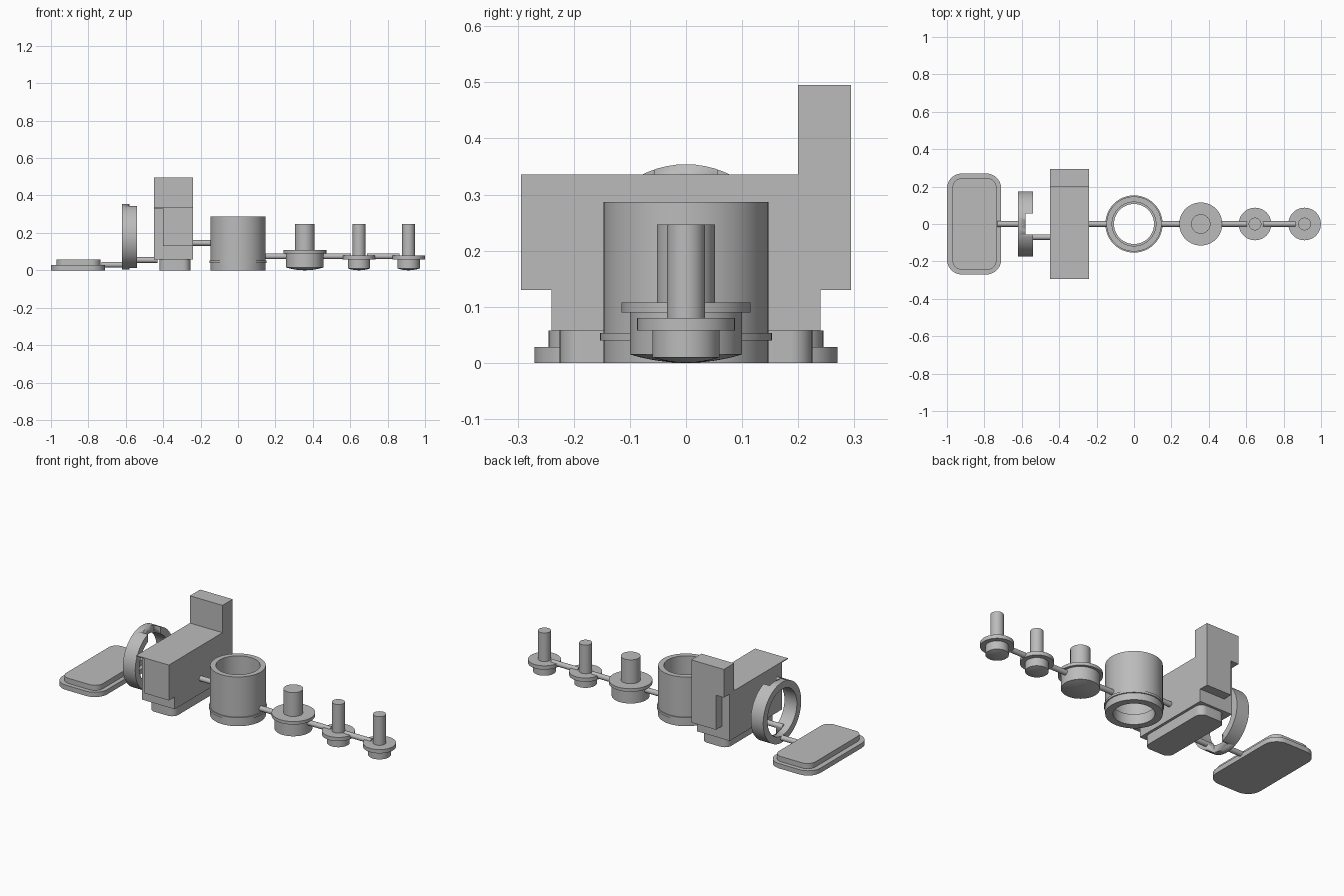
import bpy
import bmesh
from math import pi, cos, sin, radians
from mathutils import Matrix, Vector

old = bpy.data.objects.get("Cube")
if old:
    bpy.data.objects.remove(old, do_unlink=True)

grey = bpy.data.materials.new("plain_grey")
grey.use_nodes = True
COLOUR = (0.5, 0.5, 0.5, 1)
grey.diffuse_color = COLOUR
grey.node_tree.nodes["Principled BSDF"].inputs["Base Color"].default_value = COLOUR


def finish(name, bm, matrix=None):
    """Turn a bmesh into a shaded object."""
    if matrix:
        bm.transform(matrix)
    bmesh.ops.recalc_face_normals(bm, faces=bm.faces)
    mesh = bpy.data.meshes.new(name)
    bm.to_mesh(mesh)
    bm.free()
    mesh.materials.append(grey)
    obj = bpy.data.objects.new(name, mesh)
    bpy.context.collection.objects.link(obj)
    bpy.ops.object.select_all(action='DESELECT')
    obj.select_set(True)
    bpy.context.view_layer.objects.active = obj
    bpy.ops.object.shade_smooth_by_angle(angle=radians(30))
    return obj


def lathe(name, profile, matrix, closed=False, steps=64):
    """Spin (radius, height) points about local z."""
    bm = bmesh.new()
    verts = [bm.verts.new((r, 0, z)) for r, z in profile]
    edges = [bm.edges.new(pair) for pair in zip(verts, verts[1:])]
    if closed:
        edges.append(bm.edges.new((verts[-1], verts[0])))
    bmesh.ops.spin(bm, geom=verts + edges, cent=(0, 0, 0), axis=(0, 0, 1),
                   angle=2 * pi, steps=steps, use_duplicate=False)
    bmesh.ops.remove_doubles(bm, verts=bm.verts, dist=1e-5)
    return finish(name, bm, matrix)


def box(name, x, y, z):
    """Box from its x, y and z ranges."""
    bm = bmesh.new()
    bmesh.ops.create_cube(bm, size=1)
    size = [b - a for a, b in (x, y, z)]
    mid = [(a + b) / 2 for a, b in (x, y, z)]
    return finish(name, bm, Matrix.Translation(mid) @ Matrix.Diagonal((*size, 1)))


def slab(name, x, y, z, radius):
    """Box with rounded upright corners."""
    bm = bmesh.new()
    ring = []
    corners = [(x[1], y[1], -1, -1), (x[0], y[1], 1, -1),
               (x[0], y[0], 1, 1), (x[1], y[0], -1, 1)]
    for quarter, (cx, cy, sx, sy) in enumerate(corners):
        for i in range(9):
            a = (quarter + i / 8) * pi / 2
            ring.append(bm.verts.new((cx + radius * (sx + cos(a)),
                                      cy + radius * (sy + sin(a)), z[0])))
    base = bm.faces.new(ring)
    top = bmesh.ops.extrude_face_region(bm, geom=[base], use_keep_orig=True)["geom"]
    bmesh.ops.translate(bm, vec=(0, 0, z[1] - z[0]),
                        verts=[v for v in top if isinstance(v, bmesh.types.BMVert)])
    return finish(name, bm)


TURN = Matrix.Rotation(pi / 2, 4, 'Y')


def rod(name, x0, x1, y, z, r=0.015):
    """Connecting rod along x."""
    lathe(name, [(0, 0), (r, 0), (r, x1 - x0), (0, x1 - x0)],
          Matrix.Translation((x0, y, z)) @ TURN, steps=24)


# Stepped cover plate
slab("cover_base", (-1, -0.71), (-0.27, 0.27), (0, 0.028), 0.08)
slab("cover_top", (-0.97, -0.735), (-0.245, 0.245), (0.028, 0.058), 0.05)

# Upright ring, notched top and bottom on its inner half
ring = lathe("notched_ring", [(0.135, 0), (0.175, 0), (0.175, 0.08), (0.135, 0.08)],
             Matrix.Translation((-0.62, 0, 0.179)) @ TURN, closed=True)
cutter = box("notch_cutter", (-0.58, -0.5), (-0.056, 0.056), (-0.1, 0.5))
cutter.hide_render = True
cut = ring.modifiers.new("notch", 'BOOLEAN')
cut.operation = 'DIFFERENCE'
cut.solver = 'EXACT'
cut.object = cutter
bpy.context.view_layer.objects.active = ring
bpy.ops.object.modifier_apply(modifier=cut.name)
bpy.data.objects.remove(cutter, do_unlink=True)

# Main housing with overhanging top and tall end
box("housing_core", (-0.45, -0.24), (-0.24, 0.24), (0.058, 0.333))
for side, name in ((-1, "housing_front_end"), (1, "housing_back_end")):
    box(name, (-0.40, -0.24), tuple(sorted((side * 0.24, side * 0.294))), (0.13, 0.333))
box("housing_lid", (-0.45, -0.24), (-0.294, 0.294), (0.331, 0.336))
box("housing_tower", (-0.45, -0.24), (0.2, 0.294), (0.336, 0.495))
slab("housing_foot", (-0.42, -0.255), (-0.225, 0.225), (0, 0.058), 0.04)

# Open sleeve with an outer rib and a narrower bore near the base
lathe("sleeve", [(0.107, 0), (0.147, 0), (0.147, 0.04), (0.153, 0.04), (0.153, 0.053),
                 (0.147, 0.053), (0.147, 0.287), (0.117, 0.287), (0.117, 0.06),
                 (0.107, 0.06)], Matrix.Identity(4), closed=True)


def plunger(name, x, stem, flange, head, low, high, rim):
    """Stem on a flange over a round head with a domed underside."""
    dome = [(head * i / 6, rim * (i / 6) ** 2) for i in range(7)]
    lathe(name, dome + [(head, low), (flange, low), (flange, high), (stem, high),
                        (stem, 0.247), (0, 0.247)], Matrix.Translation((x, 0, 0)))


plunger("large_plunger", 0.357, 0.052, 0.115, 0.1, 0.09, 0.108, 0.015)
for x, name in ((0.647, "inner_small_plunger"), (0.912, "outer_small_plunger")):
    plunger(name, x, 0.034, 0.087, 0.06, 0.058, 0.08, 0.01)

# Rods joining the parts in a row
rod("cover_rod", -0.73, -0.6, 0, 0.03)
rod("ring_rod", -0.58, -0.43, -0.07, 0.055)
rod("housing_rod", -0.26, -0.135, 0, 0.146)
rod("sleeve_rod", 0.135, 0.28, 0, 0.075)
rod("middle_rod", 0.43, 0.603, 0, 0.075)
rod("end_rod", 0.69, 0.863, 0, 0.075)
